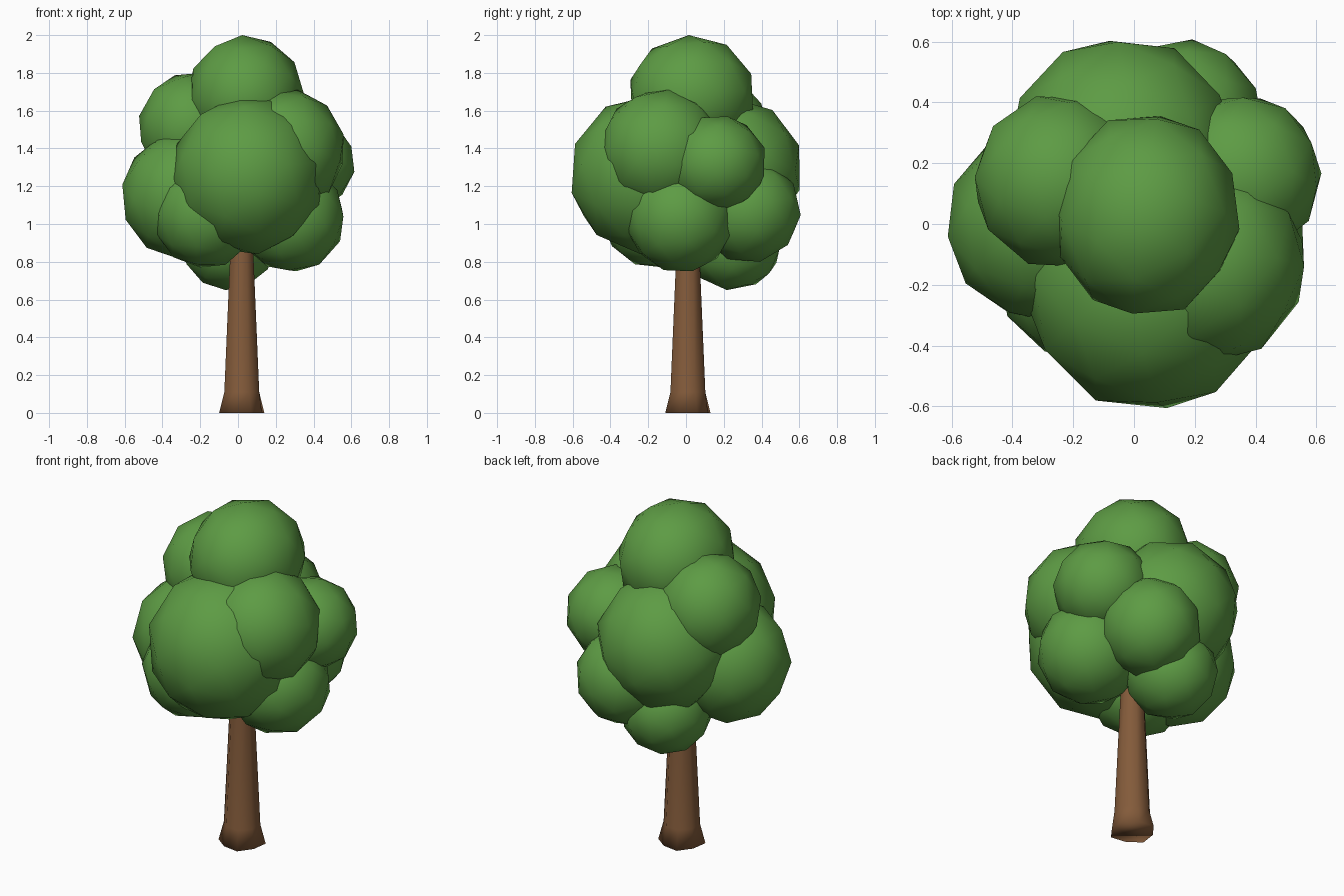
import bpy, bmesh, math, random
from mathutils import Vector, Euler

random.seed(4)
if "Cube" in bpy.data.objects:
    bpy.data.objects.remove(bpy.data.objects["Cube"], do_unlink=True)


def material(name, rgb):
    m = bpy.data.materials.new(name)
    m.use_nodes = True
    m.diffuse_color = (*rgb, 1)
    m.node_tree.nodes["Principled BSDF"].inputs["Base Color"].default_value = (*rgb, 1)
    return m


def finish(bm, name, mat):
    me = bpy.data.meshes.new(name)
    for f in bm.faces:
        f.smooth = True
    bm.to_mesh(me)
    bm.free()
    me.materials.append(mat)
    ob = bpy.data.objects.new(name, me)
    bpy.context.collection.objects.link(ob)
    return ob


leaf = material("leaf green", (0.11, 0.33, 0.058))
bark = material("bark brown", (0.23, 0.105, 0.043))

# Foliage clumps: name -> centre, radii
clumps = {
    "crown_top": ((0.04, 0.03, 1.68), (0.31, 0.34, 0.32)),
    "crown_front": ((0.05, -0.21, 1.26), (0.41, 0.41, 0.42)),
    "crown_front_left": ((0.25, -0.13, 1.39), (0.32, 0.33, 0.32)),
    "crown_right": ((-0.28, 0.0, 1.15), (0.34, 0.33, 0.33)),
    "crown_front_right_low": ((-0.17, -0.17, 1.05), (0.28, 0.28, 0.28)),
    "crown_upper_right": ((-0.25, 0.14, 1.51), (0.28, 0.29, 0.29)),
    "crown_back": ((-0.04, 0.24, 1.29), (0.38, 0.38, 0.38)),
    "crown_back_left": ((0.16, 0.33, 1.07), (0.27, 0.28, 0.27)),
    "crown_left": ((0.35, 0.16, 1.32), (0.27, 0.27, 0.25)),
    "crown_left_low": ((0.28, -0.03, 1.03), (0.29, 0.29, 0.28)),
    "crown_bottom": ((-0.05, 0.25, 0.9), (0.25, 0.26, 0.25)),
}
for name, (centre, radii) in clumps.items():
    bm = bmesh.new()
    bmesh.ops.create_icosphere(bm, subdivisions=2, radius=1)
    turn = Euler([random.uniform(0, math.tau) for _ in range(3)]).to_matrix()
    for v in bm.verts:
        p = turn @ v.co
        v.co = Vector(centre) + Vector([a * r for a, r in zip(p, radii)])
    # Set the height extremes exactly on the clump
    top = max(v.co.z for v in bm.verts) - centre[2]
    for v in bm.verts:
        v.co.z = centre[2] + (v.co.z - centre[2]) * radii[2] / top
    finish(bm, name, leaf)

# Trunk: flared foot, tapering upwards into the crown
bm = bmesh.new()
SIDES = 8
rings = []
for z, r in ((0, 0.122), (0.11, 0.1), (0.85, 0.066), (1.2, 0.05)):
    ring = []
    for i in range(SIDES):
        a = math.tau * (i + 0.5) / SIDES
        wobble = 1.0 + (0.06 * (-1) ** i if z == 0 else 0)
        ring.append(bm.verts.new((0.02 + r * wobble * math.cos(a), 0.01 + r * wobble * math.sin(a), z)))
    rings.append(ring)
for low, high in zip(rings, rings[1:]):
    for i in range(SIDES):
        j = (i + 1) % SIDES
        bm.faces.new((low[i], low[j], high[j], high[i]))
bm.faces.new(rings[0][::-1])
bm.faces.new(rings[-1])
finish(bm, "trunk", bark)
